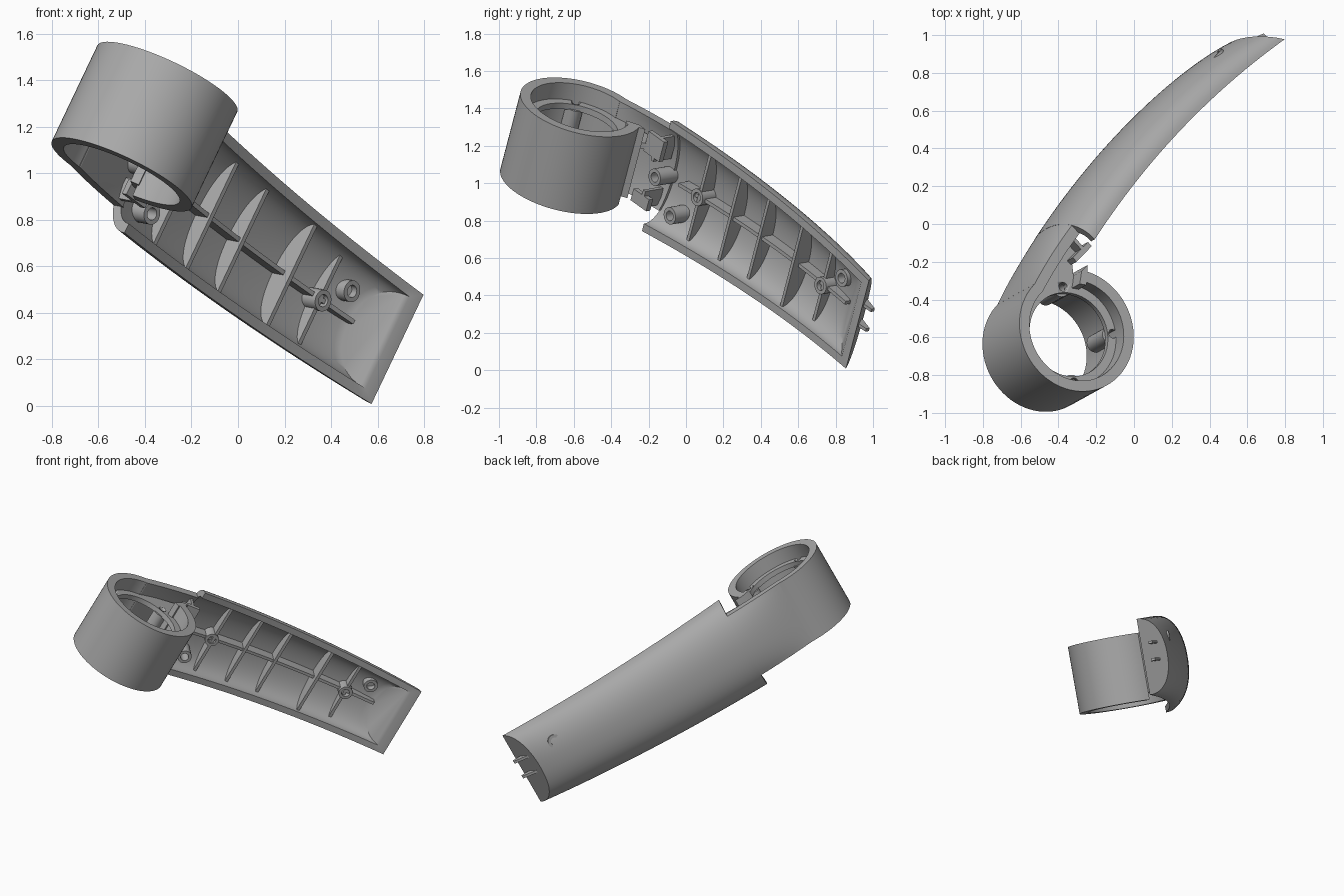
import bpy, bmesh
from math import sin, cos, pi, radians
from mathutils import Matrix, Vector

if "Cube" in bpy.data.objects:
    bpy.data.objects.remove(bpy.data.objects["Cube"])

# One grey plastic
grey = bpy.data.materials.new("grey_plastic")
grey.use_nodes = True
GREY = (0.4, 0.4, 0.4, 1)
grey.diffuse_color = GREY
grey.node_tree.nodes["Principled BSDF"].inputs["Base Color"].default_value = GREY

# Part frame: x along the handle, y towards its back, z along the collar axis
axis = Vector((0.418, 0.23, 0.879)).normalized()
along = Vector((0.617, 0.638, -0.461))
along = (along - axis * along.dot(axis)).normalized()
back = axis.cross(along)
FRAME = Matrix.Translation((-0.5, -0.67, 0.994)) @ Matrix((along, back, axis)).transposed().to_4x4()


def finish(name, bm, angle=35):
    bmesh.ops.remove_doubles(bm, verts=bm.verts, dist=1e-5)
    bmesh.ops.recalc_face_normals(bm, faces=bm.faces)
    mesh = bpy.data.meshes.new(name)
    bm.to_mesh(mesh)
    bm.free()
    mesh.shade_smooth()
    mesh.set_sharp_from_angle(angle=radians(angle))
    mesh.materials.append(grey)
    obj = bpy.data.objects.new(name, mesh)
    obj.matrix_world = FRAME
    bpy.context.collection.objects.link(obj)
    return obj


def loft(name, rows, closed_rows=False, closed=False):
    """Skin closed loops; cap the ends unless the rows close on themselves."""
    bm = bmesh.new()
    loops = [[bm.verts.new(p) for p in row] for row in rows]
    pairs = list(zip(loops, loops[1:])) + ([(loops[-1], loops[0])] if closed else [])
    for a, b in pairs:
        for i in range(len(a)):
            j = (i + 1) % len(a)
            bm.faces.new((a[i], a[j], b[j], b[i]))
    if not closed:
        bm.faces.new(loops[0])
        bm.faces.new(loops[-1])
    return finish(name, bm)


def prism(name, points, low, high, plane="xy"):
    place = {"xy": lambda a, b, h: (a, b, h), "yz": lambda a, b, h: (h, a, b)}[plane]
    return loft(name, [[place(a, b, h) for a, b in points] for h in (low, high)])


def box(name, x, y, z):
    return prism(name, [(x[0], y[0]), (x[1], y[0]), (x[1], y[1]), (x[0], y[1])], *z)


def arc_band(name, inner, outer, low, high, start, end, steps=64):
    full = end - start >= 360
    rows = []
    for i in range(steps if full else steps + 1):
        t = radians(start + (end - start) * i / steps)
        rows.append([(r * cos(t), r * sin(t), z) for r, z in
                     ((inner, low), (outer, low), (outer, high), (inner, high))])
    return loft(name, rows, closed=full)


def tube(name, centre, outer, inner, length, direction):
    """Hollow boss; direction is 'y' or 'z'."""
    rows = []
    for i in range(24):
        t = 2 * pi * i / 24
        row = []
        for r, h in ((inner, 0), (outer, 0), (outer, length), (inner, length)):
            a, b = r * cos(t), r * sin(t)
            off = (a, h, b) if direction == "y" else (a, b, h)
            row.append(tuple(c + o for c, o in zip(centre, off)))
        rows.append(row)
    return loft(name, rows, closed=True)


# Grip profile functions
START, END = 0.4, 2.09
POWER = 2.2


def crown(x):
    return 0.53 - 0.11 * (x - 1.2) ** 2


def rim(x):
    return 0.28 + 0.07 * (1 - ((x - 1.25) / 0.85) ** 2)


def half_width(x):
    return 0.335 - 0.068 * (x - START) / (END - START)


def mid_z(x):
    return 0.22 - 0.02 * (x - START) / (END - START)


def section(x, wall, steps=32):
    """Domed half section as (y, z) points, from one rim to the other."""
    pts = []
    for i in range(steps + 1):
        t = pi * i / steps
        c, s = cos(t), max(sin(t), 0)
        z = (half_width(x) - wall) * abs(c) ** (2 / POWER) * (1 if c > 0 else -1)
        pts.append((rim(x) + (crown(x) - wall - rim(x)) * s ** (2 / POWER), mid_z(x) + z))
    return pts


# Grip shell: outer and inner skins, rim strips, slanted tip
def grip_shell():
    bm = bmesh.new()
    skins = []
    for wall, last, slant in ((0, END, 0.12), (0.045, 2.03, 0.15)):
        rows = []
        for k in range(29):
            f = k / 28
            x = START + (last - START) * f
            pts = section(x, wall)
            rows.append([bm.verts.new((x - slant * f ** 5 * (y - rim(x)) / (crown(x) - wall - rim(x)), y, z))
                         for y, z in pts])
        for a, b in zip(rows, rows[1:]):
            for i in range(len(a) - 1):
                bm.faces.new((a[i], a[i + 1], b[i + 1], b[i]))
        bm.faces.new(rows[-1])
        skins.append(rows)
    out, inn = skins
    for e in (0, -1):
        for k in range(28):
            bm.faces.new((out[k][e], out[k + 1][e], inn[k + 1][e], inn[k][e]))
    for i in range(32):
        bm.faces.new((out[0][i], out[0][i + 1], inn[0][i + 1], inn[0][i]))
    bm.faces.new((out[-1][0], out[-1][-1], inn[-1][-1], inn[-1][0]))
    return finish("grip_shell", bm)


grip_shell()

# Cross ribs inside the grip
for n, (x, depth, thick) in enumerate(((0.66, 0.05, 0.02), (0.9, 0.045, 0.02), (1.13, 0.045, 0.02),
                                       (1.44, 0.02, 0.02), (1.67, 0.06, 0.02))):
    chord = rim(x) + depth
    pts = [(y, z) for y, z in section(x, 0.03) if y > chord]
    ends = [(chord, mid_z(x) + s * (half_width(x) - 0.035)) for s in (-1, 1)]
    prism(f"cross_rib_{n + 1}", [ends[1]] + pts + [ends[0]], x - thick / 2, x + thick / 2, "yz")

# Spine rib along the middle of the grip
spine_x = [0.5 + 1.38 * i / 16 for i in range(17)]
prism("spine_rib", [(x, crown(x) - 0.03) for x in spine_x] +
      [(x, rim(x) + 0.06) for x in reversed(spine_x)], 0.2, 0.22)

# Screw bosses in the grip
for n, (x, y, z) in enumerate(((0.38, 0.29, 0.2), (0.53, 0.32, 0.04), (0.65, 0.36, 0.21),
                               (1.67, 0.375, 0.205), (1.8, 0.38, 0.318))):
    reach = 0.43 if n < 2 else crown(x) - 0.02
    tube(f"grip_boss_{n + 1}", (x, y, z), 0.047, 0.027, reach - y, "y")

# Two small fins on the tip
for side, z in (("right", 0.17), ("left", 0.29)):
    prism(f"tip_fin_{side}", [(2.0, 0.33), (2.11, 0.335), (2.11, 0.36), (1.96, 0.41)], z - 0.009, z + 0.009)

# Neck wall blending the collar into the grip dome
HEIGHT = 0.469
rows = []
for k in range(13):
    f = k / 12
    x = (START + 0.005) * f
    outer = []
    for j in range(17):
        z = HEIGHT * j / 16
        q = abs(z - mid_z(START)) / half_width(START)
        dome = rim(START) + (crown(START) - rim(START)) * (1 - q ** POWER) ** (1 / POWER)
        ease = f * (1.4 - 0.4 * f)
        outer.append((x, 0.333 + (dome - 0.333) * ease, z))
    rows.append(outer + [(x, y - 0.06, z) for x, y, z in reversed(outer)])
loft("neck_wall", rows)

# Collar wall, open on the side facing the grip
arc_band("collar_wall", 0.275, 0.333, 0, HEIGHT, 88, 392)
hook = [(0.283, 0.176), (0.31, 0.2), (0.26, 0.2), (0.2, 0.16), (0.225, 0.13)]
prism("collar_hook", hook, 0.05, HEIGHT)

# Recessed ledge and neck floor with screw holes
ledge = arc_band("collar_ledge", 0.228, 0.29, 0.335, 0.37, 0, 360)
arc = [(0.26 * cos(radians(a)), 0.26 * sin(radians(a))) for a in range(95, 34, -6)]
floor = prism("neck_floor", arc + [(0.3, 0.25), (0.36, 0.27), (0.36, 0.36), (0.2, 0.33), (0, 0.29)], 0.334, 0.369)
for n in range(4):
    t = radians(50 + 90 * n)
    x, y = 0.26 * cos(t), 0.26 * sin(t)
    tube(f"collar_boss_{n + 1}", (x, y, 0.14), 0.048, 0.024, 0.2, "z")
    pts = [(x + 0.024 * cos(i * pi / 10), y + 0.024 * sin(i * pi / 10)) for i in range(20)]
    cutter = prism(f"hole_cutter_{n + 1}", pts, 0.3, 0.42)
    cutter.hide_render = True
    cutter.hide_viewport = True
    for part in (ledge, floor):
        cut = part.modifiers.new("screw_hole", "BOOLEAN")
        cut.operation = "DIFFERENCE"
        cut.object = cutter

# Fork plates where the neck meets the grip
box("fork_upper", (0.29, 0.42), (0.25, 0.28), (0.32, 0.44))
box("fork_lower", (0.29, 0.42), (0.25, 0.28), (0.02, 0.09))
box("fork_web_upper", (0.36, 0.38), (0.25, 0.38), (0.3, 0.44))
box("fork_web_lower", (0.36, 0.38), (0.25, 0.38), (0.02, 0.12))
